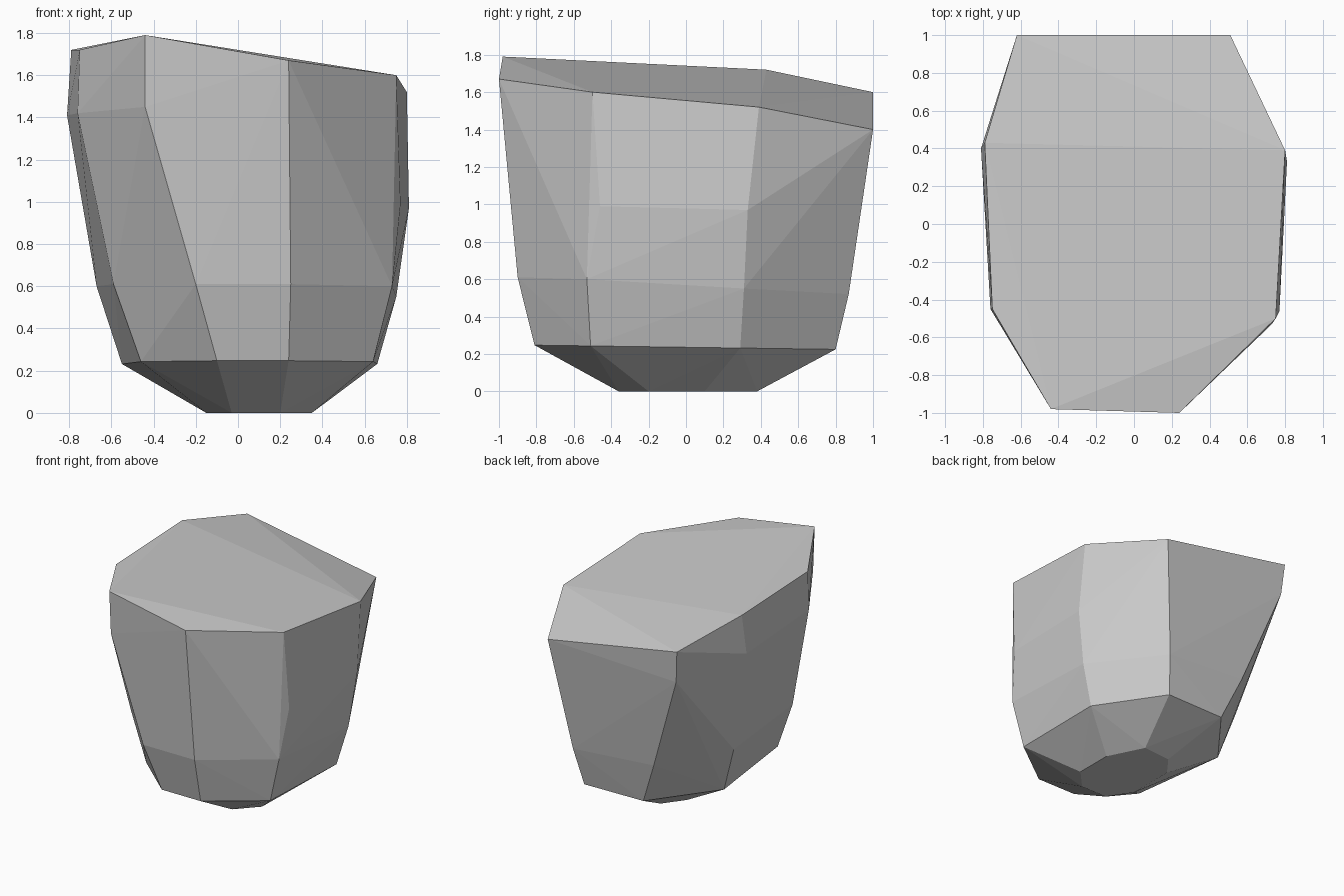
import bpy
import bmesh
from mathutils import Vector

# Remove only the default cube
default_cube = bpy.data.objects.get("Cube")
if default_cube:
    bpy.data.objects.remove(default_cube, do_unlink=True)


def make_material(name, colour):
    """Plain flat material, the same in the viewport and in a render."""
    material = bpy.data.materials.new(name)
    material.use_nodes = True
    material.diffuse_color = colour
    shader = material.node_tree.nodes["Principled BSDF"]
    shader.inputs["Base Color"].default_value = colour
    return material


def flat_ring(outline, height):
    """Lift a plan outline to a height given by a function of x and y."""
    return [Vector((x, y, height(x, y))) for x, y in outline]


def hull_object(name, points, material):
    """Wrap a cloud of corner points in a faceted convex skin."""
    bm = bmesh.new()
    for point in points:
        bm.verts.new(point)
    result = bmesh.ops.convex_hull(bm, input=bm.verts[:])
    # Drop any corners that ended up inside the skin
    unused = [v for v in result["geom_interior"] if isinstance(v, bmesh.types.BMVert)]
    bmesh.ops.delete(bm, geom=unused, context="VERTS")
    bmesh.ops.recalc_face_normals(bm, faces=bm.faces[:])
    mesh = bpy.data.meshes.new(name)
    bm.to_mesh(mesh)
    bm.free()
    mesh.materials.append(material)
    for polygon in mesh.polygons:
        polygon.use_smooth = False
    boulder = bpy.data.objects.new(name, mesh)
    bpy.context.collection.objects.link(boulder)
    return boulder


# Small underside the rock rests on, counter-clockwise from the front
foot = [(-.03, -.36), (.2, -.36), (.35, -.2), (.35, .1),
        (.21, .38), (-.03, .36), (-.15, .2), (-.15, -.18)]

# Lower rim, where the underside turns into the walls
lower_rim = [(-.1, -.81), (.24, -.81), (.64, -.51), (.66, .29),
             (.33, .8), (-.18, .79), (-.55, .31), (-.46, -.49)]

# Bend low in the walls, one corner per column
waist = [(-.2, -.9, .61), (.25, -.9, .61), (.73, -.53, .6), (.75, .31, .55),
         (.38, .87, .52), (-.32, .86, .57), (-.67, .36, .6), (-.59, -.49, .61)]

# Uneven chipped corners higher up the walls
shoulder = [(-.44, -.96, 1.45), (.77, -.46, .99), (.81, .33, .97),
            (-.6, .98, 1.35), (-.81, .4, 1.41), (-.76, -.45, 1.42)]

# Slanted top
crown = [(-.44, -.98, 1.79), (.24, -1, 1.67), (.75, -.5, 1.6), (.8, .39, 1.52),
         (.51, 1, 1.4), (-.62, 1, 1.6), (-.79, .43, 1.72), (-.75, -.45, 1.72)]

corners = flat_ring(foot, lambda x, y: 0)
corners += flat_ring(lower_rim, lambda x, y: .236 - .014 * y)
corners += [Vector(corner) for corner in waist + shoulder + crown]

stone_grey = make_material("stone_grey", (.6, .6, .6, 1))
hull_object("boulder", corners, stone_grey)
